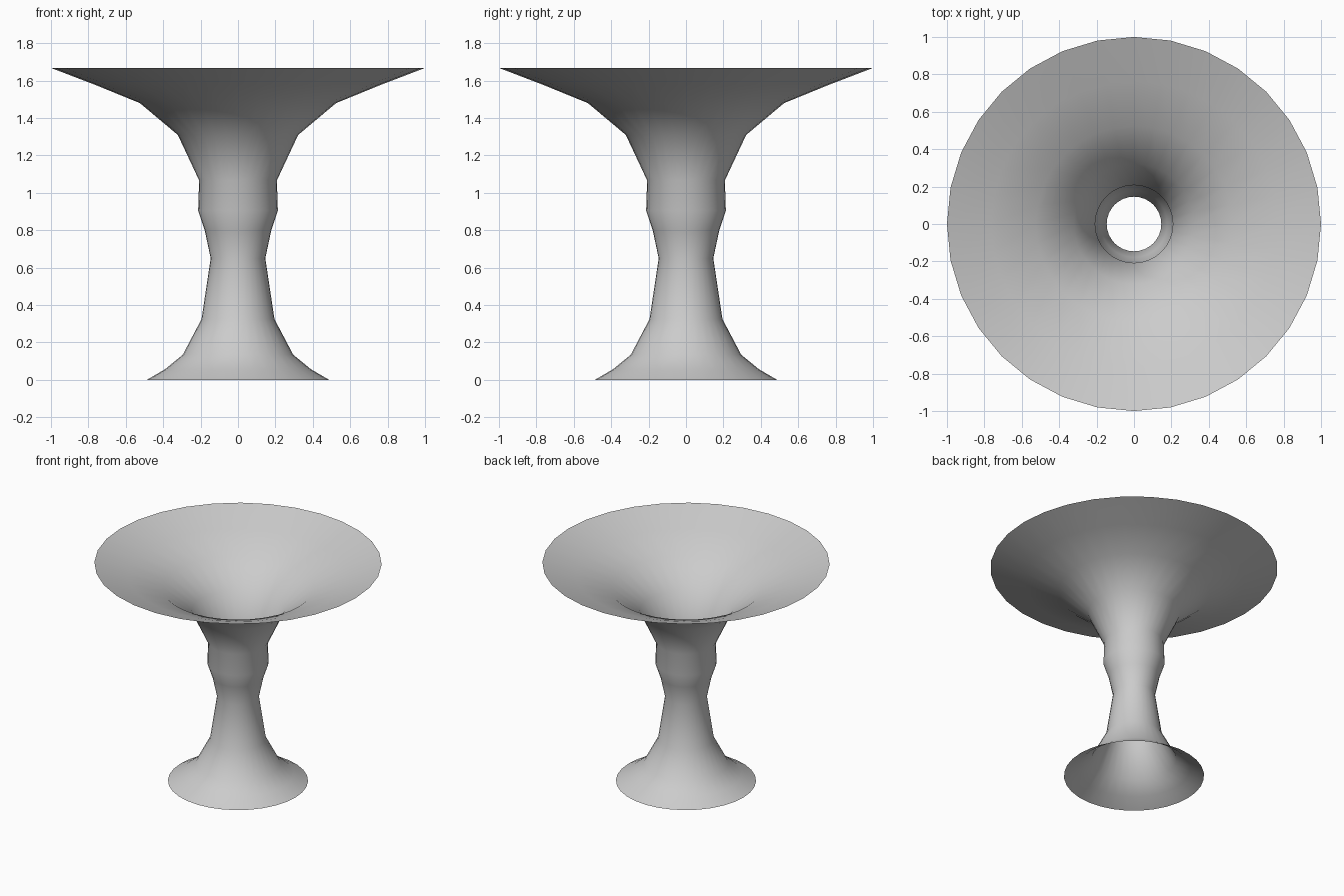
import bpy, bmesh, math

if "Cube" in bpy.data.objects:
    bpy.data.objects.remove(bpy.data.objects["Cube"])

SIDES = 32

# Profile from foot to rim: (radius, height)
PROFILE = [
    (0.488, 0.0), (0.39, 0.057), (0.295, 0.135), (0.195, 0.325),
    (0.146, 0.65), (0.178, 0.80), (0.213, 0.905), (0.208, 1.067),
    (0.322, 1.31), (0.525, 1.48), (0.765, 1.578), (1.0, 1.668),
]


def lathe(name, profile, sides):
    """Revolve an open profile around z into a smooth, single-walled shell."""
    bm = bmesh.new()
    rings = []
    for r, z in profile:
        rings.append([bm.verts.new((r * math.cos(2 * math.pi * i / sides),
                                    r * math.sin(2 * math.pi * i / sides), z))
                      for i in range(sides)])
    for low, high in zip(rings, rings[1:]):
        for i in range(sides):
            j = (i + 1) % sides
            bm.faces.new((low[i], low[j], high[j], high[i])).smooth = True
    mesh = bpy.data.meshes.new(name)
    bm.to_mesh(mesh)
    bm.free()
    obj = bpy.data.objects.new(name, mesh)
    bpy.context.collection.objects.link(obj)
    return obj


# Flared pedestal bowl, open at top and bottom
lathe("pedestal_bowl", PROFILE, SIDES)
